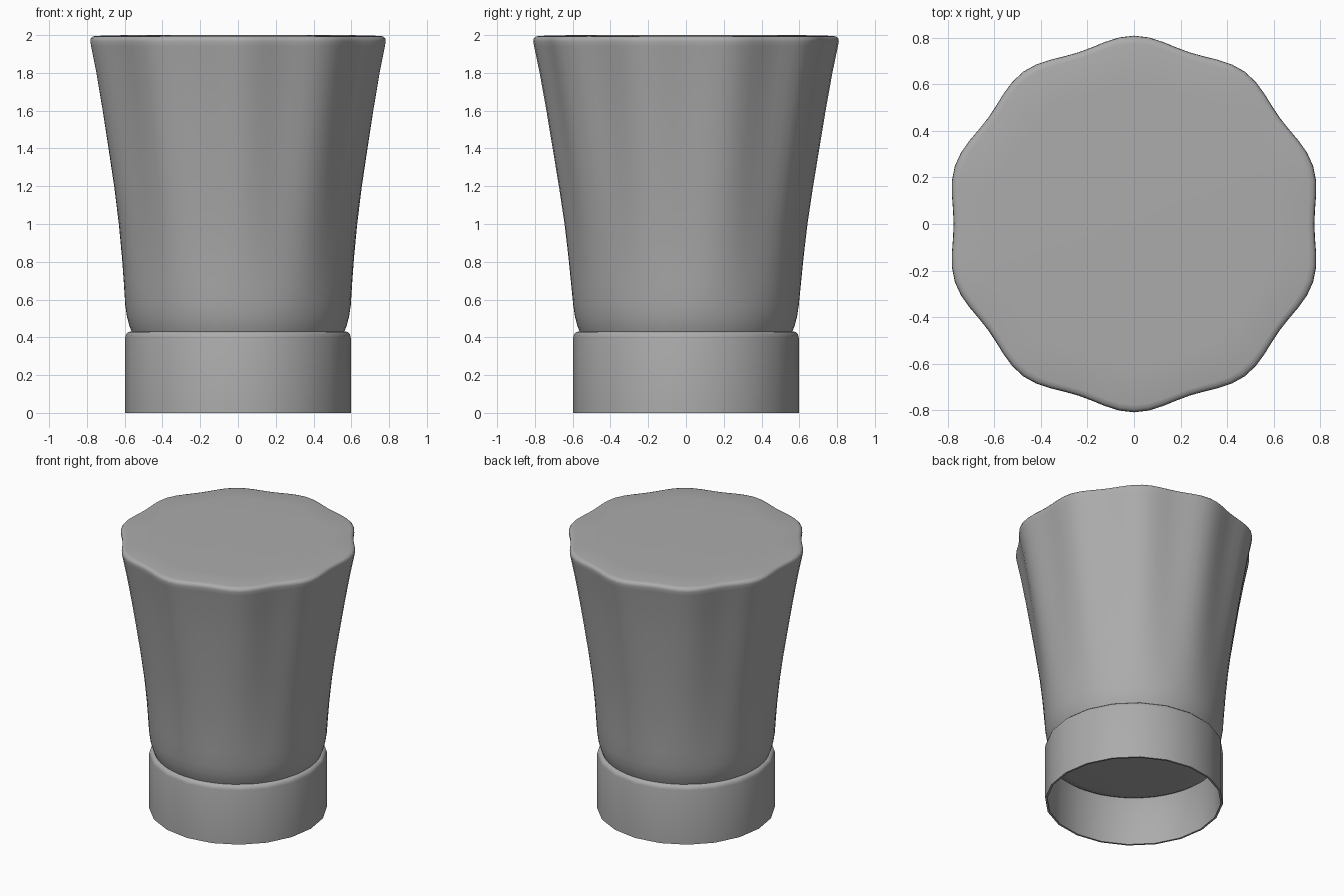
import bpy
import math

if "Cube" in bpy.data.objects:
    bpy.data.objects.remove(bpy.data.objects["Cube"])

grey = bpy.data.materials.new("mid_grey")
grey.diffuse_color = (0.41, 0.41, 0.41, 1.0)
grey.use_nodes = True
grey.node_tree.nodes["Principled BSDF"].inputs["Base Color"].default_value = grey.diffuse_color


def lathe(name, rings, segments, lobes=0, caps=False, closed=False):
    """Revolve (radius, lobe depth, height) rings around z."""
    verts, faces = [], []
    for r, depth, z in rings:
        for i in range(segments):
            a = 2 * math.pi * i / segments
            rad = r + depth * math.cos(lobes * (a - math.pi / 2))
            verts.append((rad * math.cos(a), rad * math.sin(a), z))
    n = len(rings)
    for k in range(n if closed else n - 1):
        lo, hi = k * segments, ((k + 1) % n) * segments
        for i in range(segments):
            j = (i + 1) % segments
            faces.append((lo + i, lo + j, hi + j, hi + i))
    if caps:
        faces.append(tuple(reversed(range(segments))))
        faces.append(tuple(range((n - 1) * segments, n * segments)))
    mesh = bpy.data.meshes.new(name)
    mesh.from_pydata(verts, [], faces)
    mesh.materials.append(grey)
    obj = bpy.data.objects.new(name, mesh)
    bpy.context.collection.objects.link(obj)
    bpy.ops.object.select_all(action='DESELECT')
    obj.select_set(True)
    bpy.context.view_layer.objects.active = obj
    bpy.ops.object.shade_smooth_by_angle(angle=math.radians(40))
    return obj


# Fluted, flaring body with ten lobes that fade out towards the neck
lathe("fluted_body", [
    (0.50, 0, 0.34), (0.55, 0, 0.343), (0.583, 0, 0.36),
    (0.575, 0, 0.395), (0.563, 0, 0.43), (0.575, 0, 0.46),
    (0.588, 0, 0.51), (0.597, 0, 0.57), (0.606, 0.002, 0.68),
    (0.618, 0.004, 0.82), (0.637, 0.006, 1.0), (0.664, 0.009, 1.2),
    (0.694, 0.012, 1.4), (0.725, 0.014, 1.6), (0.759, 0.016, 1.8),
    (0.787, 0.017, 1.94), (0.792, 0.017, 1.967), (0.790, 0.017, 1.981),
    (0.780, 0.016, 1.992), (0.762, 0.015, 1.996), (0.60, 0.008, 2.0),
], 80, lobes=10, caps=True)

# Thin open band with a rounded top lip
lathe("base_band", [
    (0.597, 0, 0.0), (0.597, 0, 0.40), (0.592, 0, 0.418),
    (0.581, 0, 0.428), (0.565, 0, 0.432), (0.55, 0, 0.432),
    (0.55, 0, 0.41), (0.583, 0, 0.37), (0.583, 0, 0.0),
], 20, closed=True)
